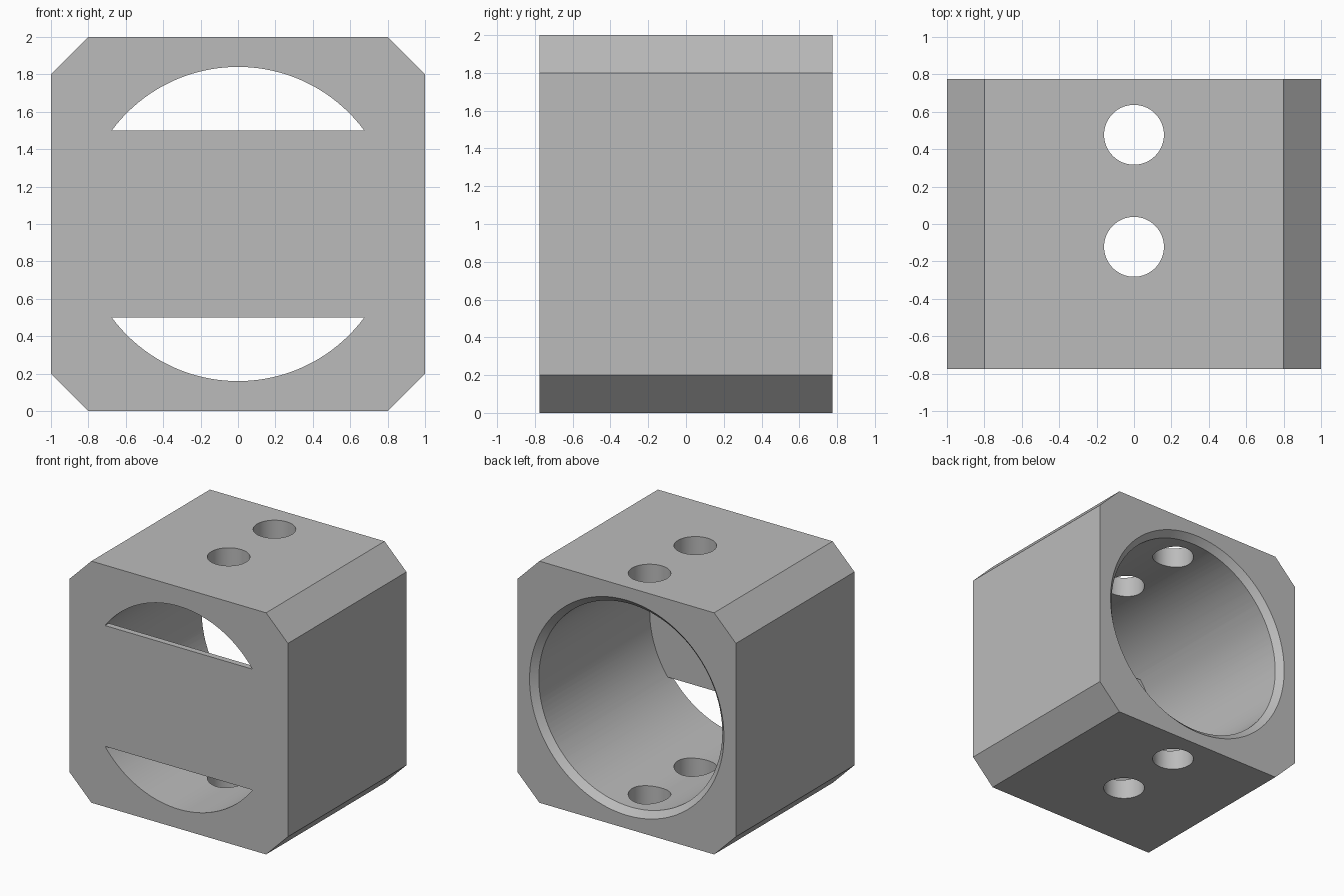
import bpy
import bmesh
import math
from mathutils import Matrix, Vector

old = bpy.data.objects.get("Cube")
if old:
    bpy.data.objects.remove(old, do_unlink=True)

DEPTH = 0.775      # half depth along y
BORE = 0.84        # bore radius
WALL = 0.05        # front wall thickness and rear chamfer
AXIS = Vector((0, 0, 1))

grey = bpy.data.materials.new("grey")
grey.use_nodes = True
colour = (0.5, 0.5, 0.5, 1)
grey.diffuse_color = colour
grey.node_tree.nodes["Principled BSDF"].inputs["Base Color"].default_value = colour


def finish(name, bm):
    bmesh.ops.recalc_face_normals(bm, faces=bm.faces)
    mesh = bpy.data.meshes.new(name)
    bm.to_mesh(mesh)
    bm.free()
    mesh.materials.append(grey)
    obj = bpy.data.objects.new(name, mesh)
    bpy.context.collection.objects.link(obj)
    return obj


def box(name, size, centre):
    bm = bmesh.new()
    bmesh.ops.create_cube(bm, size=1, matrix=Matrix.Translation(centre) @ Matrix.Diagonal((*size, 1)))
    return finish(name, bm)


def rod(name, r1, r2, length, matrix, sides):
    bm = bmesh.new()
    bmesh.ops.create_cone(bm, cap_ends=True, segments=sides, radius1=r1, radius2=r2,
                          depth=length, matrix=matrix)
    return finish(name, bm)


def cut(target, cutter):
    mod = target.modifiers.new("cut", "BOOLEAN")
    mod.operation = "DIFFERENCE"
    mod.solver = "EXACT"
    mod.object = cutter
    bpy.context.view_layer.objects.active = target
    bpy.ops.object.modifier_apply(modifier=mod.name)
    bpy.data.objects.remove(cutter, do_unlink=True)


# Block with its four long corners chamfered
block = box("bored_block", (2, 2 * DEPTH, 2), AXIS)
bm = bmesh.new()
bm.from_mesh(block.data)
long_edges = [e for e in bm.edges if abs(e.verts[0].co.y - e.verts[1].co.y) > 1]
bmesh.ops.bevel(bm, geom=long_edges, offset=0.2, segments=1, affect="EDGES")
bm.to_mesh(block.data)
bm.free()

# Bore, leaving a thin bar across the front opening
along_y = Matrix.Rotation(-math.pi / 2, 4, "X")
bore = rod("bore_cutter", BORE, BORE, 3, Matrix.Translation(AXIS) @ along_y, 128)
cut(bore, box("bar_keeper", (3, 2, 1), (0, WALL - DEPTH - 1, 1)))
cut(block, bore)

# Conical lead-in around the rear opening
lead = rod("lead_in_cutter", BORE - WALL, BORE + 2 * WALL, 3 * WALL,
           Matrix.Translation((0, DEPTH - WALL / 2, 1)) @ along_y, 128)
cut(block, lead)

# Two holes straight through the top and bottom
for y in (0.477, -0.122):
    cut(block, rod("hole_cutter", 0.16, 0.16, 3, Matrix.Translation((0, y, 1)), 64))

bpy.ops.object.select_all(action="DESELECT")
block.select_set(True)
bpy.context.view_layer.objects.active = block
bpy.ops.object.shade_smooth_by_angle(angle=math.radians(30))
